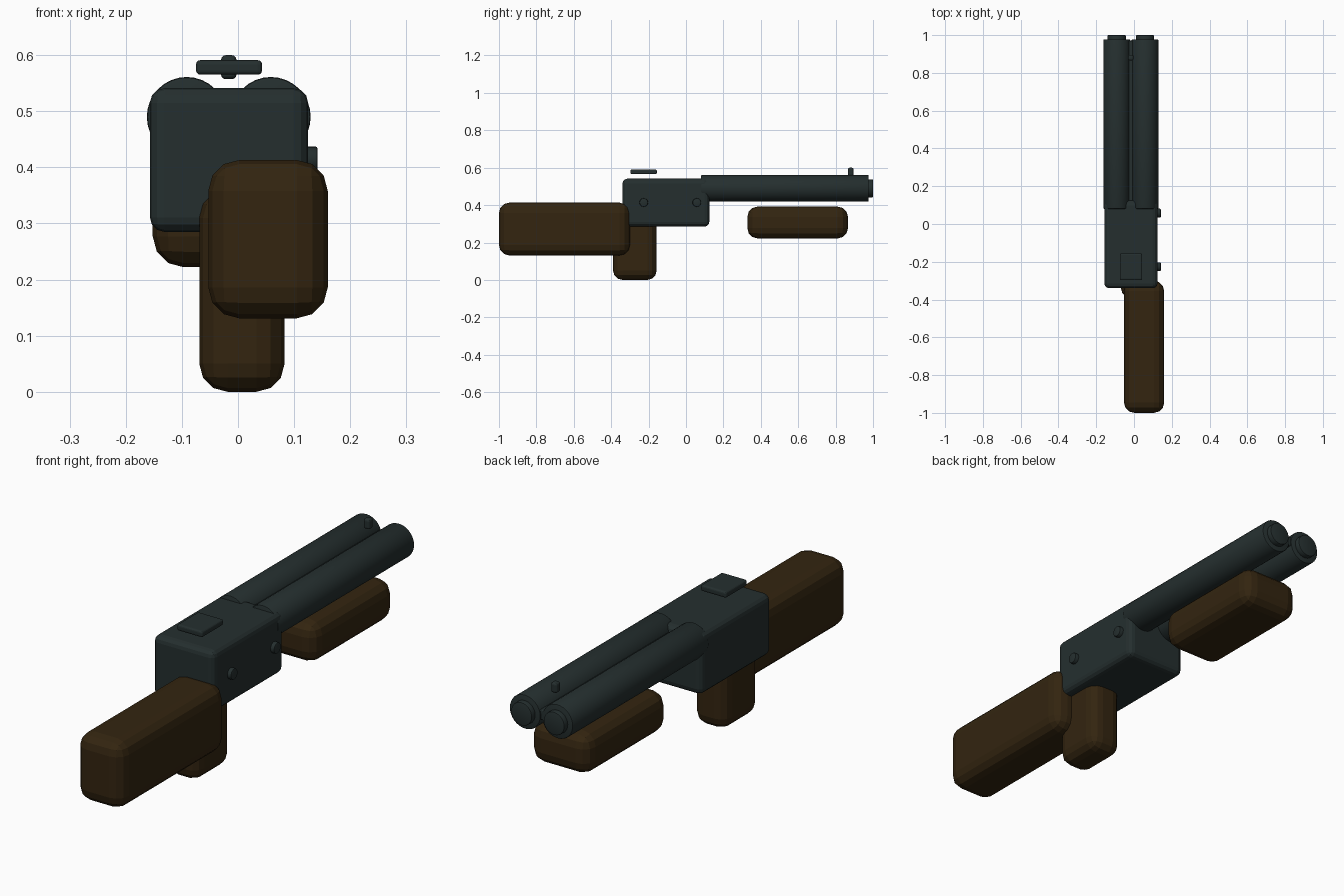
import bpy
import math
from mathutils import Vector

cube = bpy.data.objects.get("Cube")
if cube:
    bpy.data.objects.remove(cube, do_unlink=True)


def make_material(name, rgb):
    mat = bpy.data.materials.new(name)
    mat.use_nodes = True
    color = (*rgb, 1)
    mat.diffuse_color = color
    mat.node_tree.nodes["Principled BSDF"].inputs["Base Color"].default_value = color
    return mat


STEEL = make_material("dark steel", (0.018, 0.028, 0.028))
WOOD = make_material("dark wood", (0.033, 0.018, 0.005))


def finish(obj, name, mat, bevel, segments):
    obj.name = obj.data.name = name
    obj.data.materials.append(mat)
    bpy.ops.object.transform_apply(location=False, rotation=True, scale=True)
    mod = obj.modifiers.new("rounded edges", 'BEVEL')
    mod.width = bevel
    mod.segments = segments
    mod.limit_method = 'ANGLE'
    mod.angle_limit = math.radians(40)
    bpy.ops.object.modifier_apply(modifier=mod.name)
    return obj


def block(name, low, high, mat, bevel, segments=3):
    """Bevelled box between two opposite corners."""
    low, high = Vector(low), Vector(high)
    bpy.ops.mesh.primitive_cube_add(size=1, location=(low + high) / 2)
    obj = bpy.context.object
    obj.scale = high - low
    return finish(obj, name, mat, bevel, segments)


def rod(name, start, end, radius, mat, bevel, sides=32):
    """Smooth cylinder between two points."""
    start, end = Vector(start), Vector(end)
    axis = end - start
    bpy.ops.mesh.primitive_cylinder_add(
        vertices=sides, radius=radius, depth=axis.length, location=(start + end) / 2,
        rotation=axis.to_track_quat('Z', 'Y').to_euler())
    obj = finish(bpy.context.object, name, mat, bevel, 2)
    bpy.ops.object.shade_smooth_by_angle(angle=math.radians(35))
    return obj


# Wooden furniture
block("stock", (-0.053, -1, 0.131), (0.16, -0.3, 0.413), WOOD, 0.055)
block("pistol_grip", (-0.069, -0.39, 0), (0.083, -0.157, 0.36), WOOD, 0.05)
block("fore_grip", (-0.152, 0.328, 0.222), (0.12, 0.866, 0.392), WOOD, 0.055)

# Receiver and its raised plate
block("receiver", (-0.157, -0.34, 0.285), (0.125, 0.125, 0.541), STEEL, 0.026)
block("top_plate", (-0.075, -0.297, 0.565), (0.043, -0.156, 0.591), STEEL, 0.008)

# Barrels with muzzle caps
MID, BORE_Z = -0.0165, 0.49
for side, label in ((-1, "right"), (1, "left")):
    x = MID + side * 0.075
    rod(f"{label}_barrel", (x, 0.08, BORE_Z), (x, 0.977, BORE_Z), 0.071, STEEL, 0.005)
    rod(f"{label}_muzzle_cap", (x, 0.96, BORE_Z), (x, 1, BORE_Z), 0.048, STEEL, 0.004)

# Rib between the barrels and the bead sight
block("barrel_rib", (MID - 0.018, 0.09, 0.475), (MID + 0.018, 0.972, 0.515), STEEL, 0.004)
block("front_sight", (MID - 0.014, 0.866, 0.557), (MID + 0.014, 0.896, 0.6), STEEL, 0.009)

# Side pins
for label, y in (("rear", -0.226), ("front", 0.058)):
    rod(f"{label}_pin", (0.1, y, 0.414), (0.142, y, 0.414), 0.023, STEEL, 0.004, 20)
